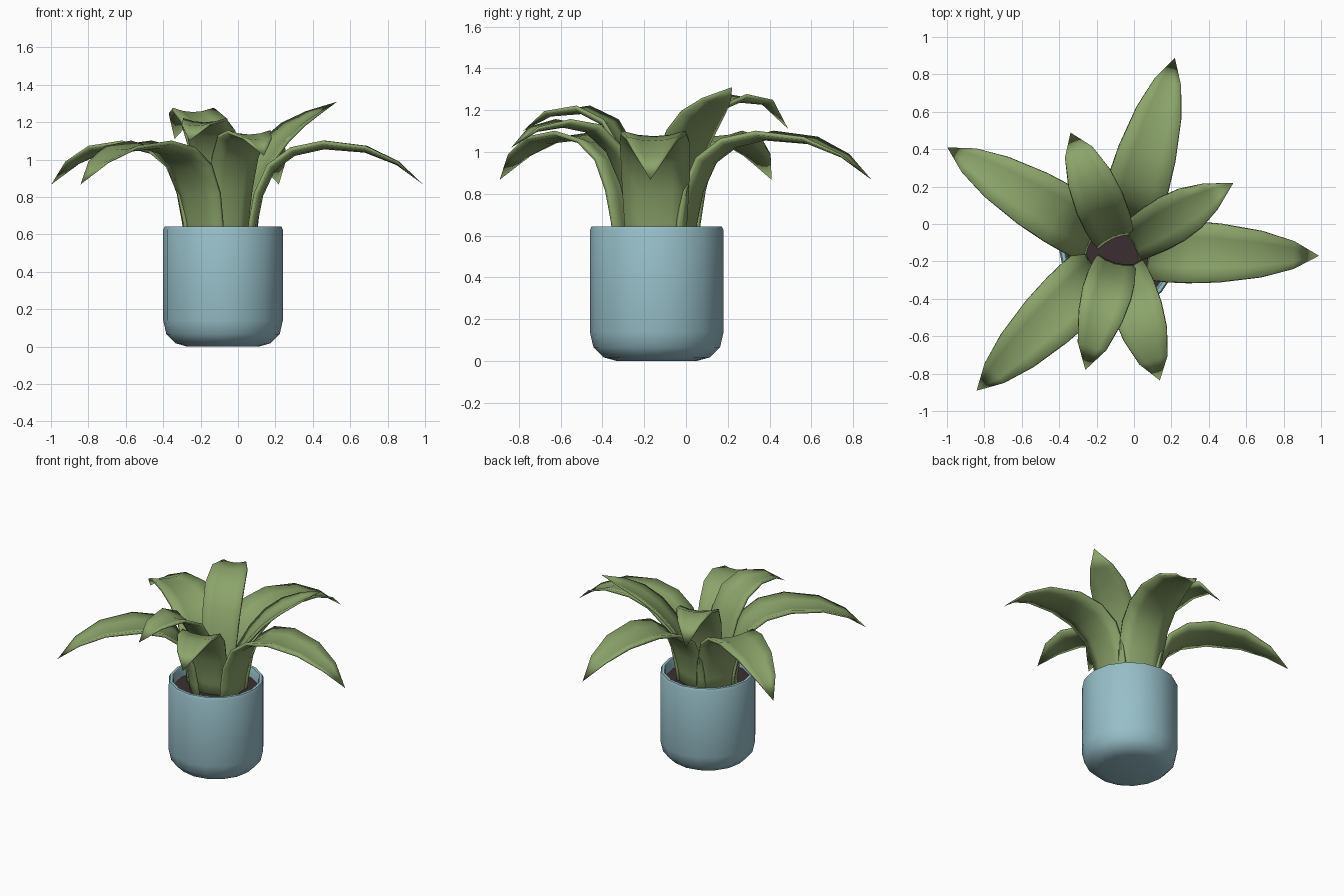
import bpy, bmesh, math
from mathutils import Vector

if "Cube" in bpy.data.objects:
    bpy.data.objects.remove(bpy.data.objects["Cube"])

CX, CY = -0.08, -0.14  # pot centre


def material(name, rgb):
    m = bpy.data.materials.new(name)
    m.diffuse_color = (*rgb, 1)
    m.use_nodes = True
    m.node_tree.nodes["Principled BSDF"].inputs["Base Color"].default_value = m.diffuse_color
    return m


GREEN = material("leaf_green", (0.26, 0.37, 0.145))
BLUE = material("pot_blue", (0.31, 0.52, 0.58))
SOIL = material("soil_brown", (0.045, 0.028, 0.030))


def finish(name, bm, mat, angle):
    bmesh.ops.remove_doubles(bm, verts=bm.verts, dist=0.0005)
    bmesh.ops.recalc_face_normals(bm, faces=bm.faces)
    me = bpy.data.meshes.new(name)
    bm.to_mesh(me)
    bm.free()
    me.materials.append(mat)
    ob = bpy.data.objects.new(name, me)
    bpy.context.collection.objects.link(ob)
    bpy.ops.object.select_all(action='DESELECT')
    ob.select_set(True)
    bpy.context.view_layer.objects.active = ob
    bpy.ops.object.shade_smooth_by_angle(angle=math.radians(angle))
    return ob


def lathe(name, profile, mat, sides=16):
    bm = bmesh.new()
    rings = [[bm.verts.new((CX + r * math.cos(2 * math.pi * i / sides),
                            CY + r * math.sin(2 * math.pi * i / sides), z))
              for i in range(sides)] for r, z in profile]
    for a, b in zip(rings, rings[1:]):
        for i in range(sides):
            j = (i + 1) % sides
            bm.faces.new((a[i], a[j], b[j], b[i]))
    bm.faces.new(rings[0])
    bm.faces.new(rings[-1])
    return finish(name, bm, mat, 50)


def leaf(name, angle, path, widths, cup=0.028, thick=0.011):
    """Channelled blade swept along a (radius, height) path, ending in a point."""
    a = math.radians(angle)
    out = Vector((math.cos(a), math.sin(a), 0))
    side = Vector((-math.sin(a), math.cos(a), 0))
    up = Vector((0, 0, 1))
    us = (-1, -0.5, 0, 0.5, 1)
    wmax = max(widths)
    bm = bmesh.new()
    rings = []
    for i, (r, z) in enumerate(path):
        p, q = path[max(i - 1, 0)], path[min(i + 1, len(path) - 1)]
        t = Vector((q[0] - p[0], q[1] - p[1])).normalized()
        n = out * -t.y + up * t.x
        c = Vector((CX, CY, 0)) + out * r + up * z
        w = widths[i]
        k = w / wmax
        section = [(u, thick) for u in us] + [(u, -thick) for u in reversed(us)]
        rings.append([bm.verts.new(c + side * u * w * (1 if h < 0 else 0.97)
                                   + n * k * (cup * u * u + h)) for u, h in section])
    for s, e in zip(rings, rings[1:]):
        for i in range(10):
            j = (i + 1) % 10
            bm.faces.new((s[i], s[j], e[j], e[i]))
    bm.faces.new(rings[0])
    return finish(name, bm, GREEN, 100)


# Pot with rounded foot and hollow rim, plus the soil disc
lathe("pot", [(0.19, 0), (0.255, 0.018), (0.303, 0.066), (0.32, 0.14), (0.32, 0.625),
              (0.312, 0.643), (0.293, 0.643), (0.285, 0.625), (0.28, 0.54)], BLUE)
lathe("soil", [(0.281, 0.55), (0.281, 0.575)], SOIL)

# Four long outer leaves
OUTER = [(0.16, 0.5), (0.175, 0.66), (0.205, 0.81), (0.27, 0.95), (0.38, 1.03),
         (0.54, 1.065), (0.76, 1.045), (0.93, 0.975), (1.07, 0.867)]
OUTER_W = [0.14, 0.15, 0.16, 0.165, 0.167, 0.158, 0.125, 0.075, 0]
for i, ang in enumerate((-1.6, 73.8, 149.1, 224.6)):
    leaf(f"outer_leaf_{i + 1}", ang, OUTER, OUTER_W)

# Four shorter inner leaves, each with its own arch
INNER_W = [0.10, 0.11, 0.12, 0.13, 0.135, 0.122, 0.08, 0]
INNER = {
    "upright_leaf": (30.5, [(0.08, 0.5), (0.105, 0.65), (0.16, 0.82), (0.24, 0.96),
                            (0.34, 1.08), (0.45, 1.17), (0.57, 1.24), (0.71, 1.31)]),
    "back_leaf": (112.4, [(0.07, 0.5), (0.09, 0.68), (0.12, 0.87), (0.18, 1.05),
                          (0.28, 1.19), (0.42, 1.245), (0.56, 1.23), (0.68, 1.11)]),
    "front_left_leaf": (254.3, [(0.07, 0.5), (0.09, 0.66), (0.12, 0.84), (0.17, 1.0),
                                (0.25, 1.13), (0.37, 1.19), (0.53, 1.175), (0.665, 1.10)]),
    "front_right_leaf": (287.4, [(0.10, 0.5), (0.12, 0.66), (0.16, 0.84), (0.23, 1.0),
                                 (0.34, 1.10), (0.47, 1.125), (0.61, 1.10), (0.73, 1.02)]),
}
for name, (ang, path) in INNER.items():
    leaf(name, ang, path, INNER_W, cup=0.026, thick=0.010)
